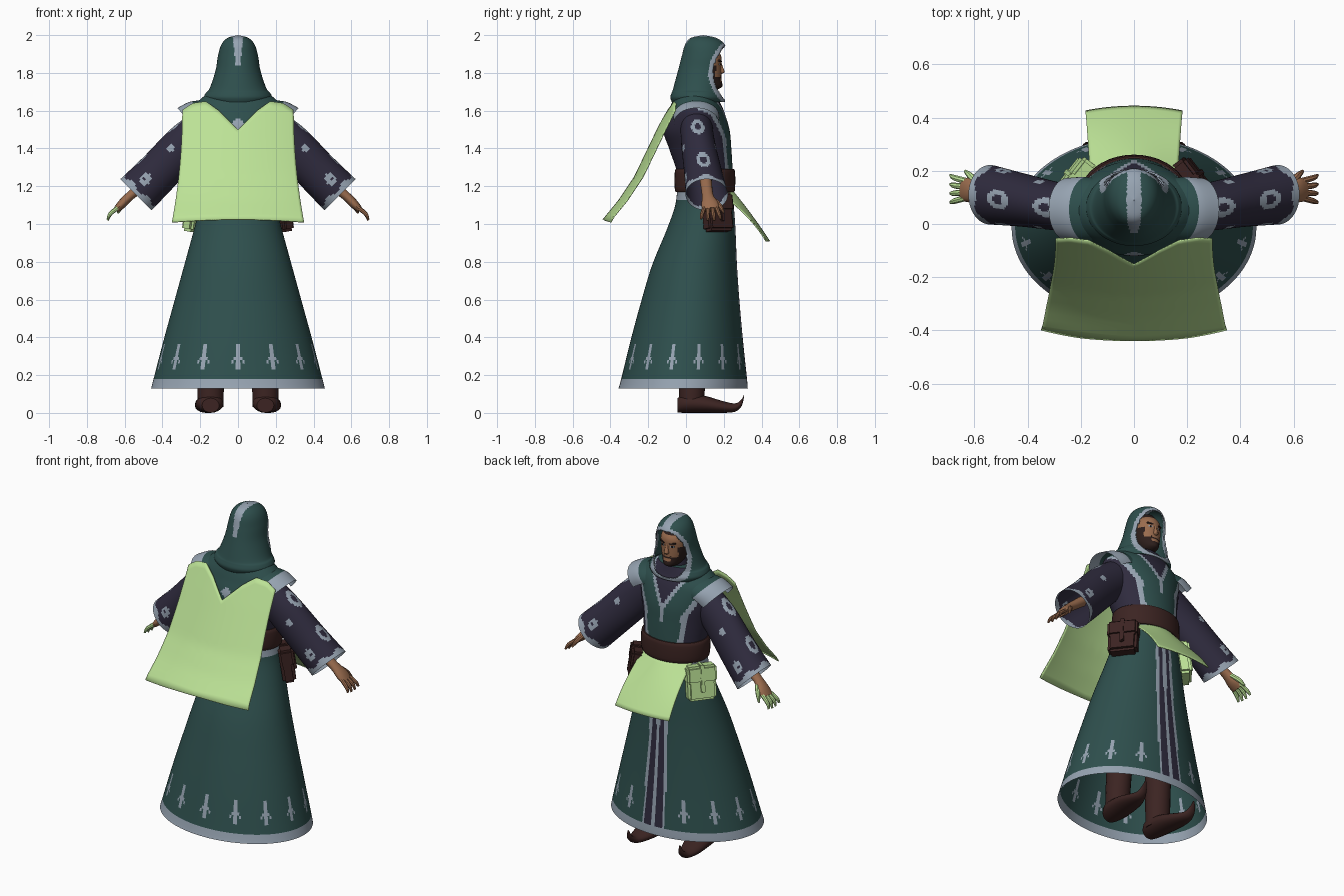
import bpy, bmesh
from math import sin, cos, pi, radians, hypot
from mathutils import Vector, Matrix

if "Cube" in bpy.data.objects:
    bpy.data.objects.remove(bpy.data.objects["Cube"])


def linear(c):
    c /= 255
    return c / 12.92 if c <= 0.04045 else ((c + 0.055) / 1.055) ** 2.4


def material(name, *rgb):
    m = bpy.data.materials.new(name)
    m.use_nodes = True
    color = tuple(linear(c) for c in rgb) + (1,)
    m.diffuse_color = color
    bsdf = m.node_tree.nodes["Principled BSDF"]
    bsdf.inputs["Base Color"].default_value = color
    bsdf.inputs["Roughness"].default_value = 0.9
    return m


MATS = {
    "teal": material("teal cloth", 46, 79, 77),
    "trim": material("grey trim", 150, 163, 177),
    "plum": material("dark plum cloth", 47, 43, 62),
    "lime": material("pale green cloth", 188, 226, 150),
    "leather": material("dark leather", 60, 36, 34),
    "skin": material("skin", 154, 108, 78),
    "hair": material("dark hair", 44, 30, 27),
}
made = []


def finish(name, bm, tags, thickness=0, recalc=True):
    """Turn a bmesh with one colour tag per face into an object."""
    used = sorted(set(t for t in tags if t))
    bm.faces.ensure_lookup_table()
    for f, t in zip(bm.faces, tags):
        f.material_index = used.index(t) if t else 0
    gone = [f for f, t in zip(bm.faces, tags) if t is None]
    if recalc:
        bmesh.ops.recalc_face_normals(bm, faces=bm.faces)
    bmesh.ops.delete(bm, geom=gone, context="FACES")
    me = bpy.data.meshes.new(name)
    bm.to_mesh(me)
    bm.free()
    for t in used:
        me.materials.append(MATS[t])
    ob = bpy.data.objects.new(name, me)
    bpy.context.collection.objects.link(ob)
    if thickness:
        mod = ob.modifiers.new("thickness", "SOLIDIFY")
        mod.thickness = thickness
    made.append(ob)
    return ob


def spline(keys, sub):
    """Catmull-Rom through the keys, sub steps per span."""
    out = []
    for i in range(len(keys) - 1):
        p = [keys[max(0, min(len(keys) - 1, i + k))] for k in (-1, 0, 1, 2)]
        for s in range(sub + (i == len(keys) - 2)):
            t = s / sub
            out.append([0.5 * (2 * b + (c - a) * t + (2 * a - 5 * b + 4 * c - d) * t * t
                        + (3 * b - a - 3 * c + d) * t ** 3) for a, b, c, d in zip(*p)])
    return out


def loft(name, keys, color, axis=(0, 0, 1), side=(1, 0, 0), n=16, sub=3,
         mirror=False, caps=True, thickness=0):
    """Elliptical rings (x, y, z, side radius, other radius); color is a tag or rule."""
    rule = color if callable(color) else lambda p, t, a: color
    T = Vector(axis).normalized()
    S = Vector(side)
    S = (S - T * S.dot(T)).normalized()
    U = T.cross(S)
    flip = -1 if mirror else 1
    rows = spline(keys, sub)
    bm = bmesh.new()
    grid, tags = [], []
    for x, y, z, a, b in rows:
        ring = []
        for j in range(n):
            g = 2 * pi * j / n
            p = Vector((x, y, z)) + S * max(a, 1e-4) * cos(g) + U * max(b, 1e-4) * sin(g)
            ring.append(bm.verts.new((p.x * flip, p.y, p.z)))
        grid.append(ring)
    for i in range(len(rows) - 1):
        for j in range(n):
            k = (j + 1) % n
            f = bm.faces.new((grid[i][j], grid[i][k], grid[i + 1][k], grid[i + 1][j]))
            tags.append(rule(f.calc_center_median(), (i + 0.5) / (len(rows) - 1),
                             2 * pi * (j + 0.5) / n))
    if caps:
        for ring, tag in ((grid[0], tags[0]), (grid[-1], tags[-1])):
            bm.faces.new(ring)
            tags.append(tag)
    return finish(name, bm, tags, thickness)


def sheet(name, func, color, nu=32, nv=14):
    bm = bmesh.new()
    g = [[bm.verts.new(func(2 * i / nu - 1, j / nv)) for i in range(nu + 1)]
         for j in range(nv + 1)]
    for j in range(nv):
        for i in range(nu):
            bm.faces.new((g[j][i], g[j][i + 1], g[j + 1][i + 1], g[j + 1][i]))
    return finish(name, bm, [color] * (nu * nv), 0.006)


def box(name, size, matrix, color, bevel=0.008):
    bm = bmesh.new()
    bmesh.ops.create_cube(bm, size=1, matrix=matrix @ Matrix.Diagonal((*size, 1)))
    if bevel:
        bmesh.ops.bevel(bm, geom=bm.edges[:], offset=bevel, segments=2, affect="EDGES")
    return finish(name, bm, [color] * len(bm.faces))


def ramp(x, *pts):
    """Piecewise linear lookup through (x, y) pairs with rising x."""
    if x <= pts[0][0]:
        return pts[0][1]
    for (a, p), (b, q) in zip(pts, pts[1:]):
        if x <= b:
            return p + (q - p) * (x - a) / (b - a)
    return pts[-1][1]


# Skirt with hem, front strip and a row of spear motifs
def skirt_color(p, t, a):
    if p.z < 0.18 or 1.13 < p.z < 1.17:
        return "trim"
    w = ramp(p.z, (0.13, 0.078), (1, 0.055))
    if p.y > 0.1 and abs(p.x) < w:
        return "trim" if abs(p.x) < 0.012 or abs(p.x) > w - 0.02 else "plum"
    step = 2 * pi / 14
    off = abs((a + pi / 2 + step / 2) % step - step / 2) * 0.4
    spear = ramp(p.z, (0.23, 0.012), (0.27, 0.03), (0.3, 0.016), (0.35, 0.012), (0.37, 0))
    split = 0.25 < p.z < 0.28 and 0.012 < off < 0.02
    return "trim" if 0.23 < p.z < 0.37 and off < spear and not split else "teal"


loft("robe_skirt", [(0, -0.015, 0.13, 0.46, 0.342), (0, -0.01, 0.18, 0.447, 0.333),
                    (0, 0.004, 0.38, 0.395, 0.298), (0, 0.022, 0.58, 0.34, 0.262),
                    (0, 0.045, 0.78, 0.285, 0.225), (0, 0.08, 0.97, 0.233, 0.182),
                    (0, 0.098, 1.1, 0.2, 0.155), (0, 0.1, 1.2, 0.186, 0.146)],
     skirt_color, n=224, sub=13, caps=False)


# Torso: tabard front, yoke at the back, dark shirt between
def torso_color(p, t, a):
    x, z = abs(p.x), p.z
    if p.y > 0.06:
        neck = (z - 1.5) * 0.6
        if z > 1.5 and x < neck:
            return "plum"
        if (z > 1.48 and x < neck + 0.024) or (1.4 < z < 1.5 and x < 0.012):
            return "trim"
        w = ramp(z, (1.25, 0.125), (1.45, 0.145), (1.58, 0.22), (1.64, 0.3))
        return "teal" if x < w - 0.03 else "trim" if x < w else "plum"
    if x + abs(z - 1.53) < 0.035:
        return "trim"
    return "teal" if z > 1.47 + x * 0.6 else "plum"


loft("torso", [(0, 0.1, 1.16, 0.185, 0.146), (0, 0.1, 1.27, 0.188, 0.147),
               (0, 0.075, 1.4, 0.21, 0.165), (0, 0.055, 1.5, 0.235, 0.175),
               (0, 0.055, 1.6, 0.25, 0.145), (0, 0.052, 1.66, 0.2, 0.12),
               (0, 0.055, 1.71, 0.13, 0.1)], torso_color, n=120, sub=9)
loft("belt", [(0, 0.1, 1.17, 0.185, 0.146), (0, 0.1, 1.175, 0.202, 0.158),
              (0, 0.1, 1.23, 0.207, 0.161), (0, 0.1, 1.285, 0.202, 0.158),
              (0, 0.1, 1.29, 0.185, 0.146)], "leather", n=40)


# Hood with a face opening, rim and centre stripe
def hood_color(p, t, a):
    edge = 0.145 + 3 * (p.z - 1.8) ** 2
    if p.z < 1.94 and p.y > edge:
        return None
    if p.y > edge - 0.027 or (p.z > 1.84 and abs(p.x) < 0.012 + (p.z - 1.84) * 0.1):
        return "trim"
    return "teal"


loft("hood", [(0, 0.065, 1.645, 0.165, 0.14), (0, 0.062, 1.67, 0.18, 0.145),
              (0, 0.062, 1.695, 0.17, 0.138), (0, 0.066, 1.71, 0.155, 0.136),
              (0, 0.075, 1.75, 0.138, 0.134), (0, 0.088, 1.82, 0.117, 0.128),
              (0, 0.1, 1.89, 0.106, 0.122), (0, 0.1, 1.95, 0.088, 0.105),
              (0, 0.093, 1.985, 0.055, 0.068), (0, 0.09, 2, 0, 0)],
     hood_color, n=96, sub=7, caps=False, thickness=0.008)


# Head, beard and face details
def head_color(p, t, a):
    mouth = abs(p.x) < 0.022 and 1.757 < p.z < 1.769
    jaw = p.z < 1.775 or (abs(p.x) > 0.058 and p.z < 1.84)
    return "hair" if (jaw and not mouth) or p.z > 1.91 else "skin"


loft("head", [(0, 0.12, 1.705, 0.01, 0.015), (0, 0.12, 1.725, 0.042, 0.07),
              (0, 0.105, 1.77, 0.068, 0.082), (0, 0.1, 1.83, 0.079, 0.087),
              (0, 0.1, 1.89, 0.076, 0.086), (0, 0.1, 1.94, 0.04, 0.05)],
     head_color, n=48, sub=6)
loft("neck", [(0, 0.07, 1.6, 0.075, 0.075), (0, 0.08, 1.76, 0.055, 0.055)], "plum")
loft("nose", [(0, 0.184, 1.795, 0.006, 0.006), (0, 0.189, 1.805, 0.015, 0.016),
              (0, 0.185, 1.83, 0.01, 0.011), (0, 0.18, 1.86, 0.008, 0.007)], "skin", n=10)
box("moustache", (0.055, 0.012, 0.01), Matrix.Translation((0, 0.178, 1.783)), "hair", 0.003)
for s, label in ((1, "right"), (-1, "left")):
    at = Matrix.Translation((s * 0.031, 0.178, 1.845))
    turn = Matrix.Rotation(-s * 0.35, 4, "Z")
    box("eye_" + label, (0.024, 0.008, 0.009), at @ turn, "trim", 0)
    box("pupil_" + label, (0.009, 0.012, 0.009), at @ turn, "hair", 0)
    box("brow_" + label, (0.038, 0.014, 0.009),
        Matrix.Translation((s * 0.033, 0.178, 1.863)) @ turn @ Matrix.Rotation(-s * 0.15, 4, "Y"),
        "hair", 0.002)


# Sleeve colours: ring motifs on the outside and a broad cuff
def sleeve_color(p, t, a):
    if t > 0.92 + 0.025 * cos(6 * a):
        return "trim"
    for at, deg, inner, outer in ((0.28, 90, 0.022, 0.045), (0.7, 90, 0.02, 0.04),
                                  (0.45, 25, 0, 0.018), (0.45, 155, 0, 0.018),
                                  (0.8, 15, 0.01, 0.025), (0.8, 165, 0.01, 0.025)):
        d = hypot((t - at) * 0.48, (a - radians(deg)) * 0.105)
        if inner < d < outer + 0.008 * cos(4 * a):
            return "trim"
    return "plum"


def cap_color(p, t, a):
    if sin(a) < -0.1:
        return None
    return "teal" if t < 0.45 else "trim"


# Arms, hands, boots and pouches on both sides
for s, label in ((1, "right"), (-1, "left")):
    m = s < 0
    down = (1, 0, -1)
    loft("sleeve_" + label, [(0.17, 0.055, 1.52, 0.085, 0.1), (0.28, 0.065, 1.42, 0.09, 0.112),
                             (0.42, 0.09, 1.275, 0.1, 0.113), (0.54, 0.11, 1.155, 0.112, 0.117)],
         sleeve_color, down, (0, 1, 0), n=72, sub=16, mirror=m, caps=False)
    loft("shoulder_cap_" + label, [(0.13, 0.055, 1.585, 0.115, 0.095),
                                   (0.19, 0.055, 1.57, 0.122, 0.102),
                                   (0.25, 0.055, 1.535, 0.118, 0.106)],
         cap_color, (1, 0, -0.9), (0, 1, 0), n=40, sub=5, mirror=m, caps=False)
    loft("hand_" + label, [(0.47, 0.105, 1.23, 0.032, 0.03), (0.57, 0.115, 1.15, 0.03, 0.024),
                           (0.615, 0.127, 1.105, 0.046, 0.024), (0.645, 0.13, 1.075, 0.042, 0.016)],
         "skin", (0.7, 0.1, -0.7), (0, 1, 0), mirror=m)
    tip = "lime" if m else "skin"
    for k in range(4):
        o = k - 1.5
        loft(f"finger_{k + 1}_{label}",
             [(0.63, 0.13 + o * 0.021, 1.09, 0.012, 0.013),
              (0.675, 0.13 + o * 0.029, 1.055, 0.011, 0.011),
              (0.69, 0.132 + o * 0.034, 1.015 + abs(o) * 0.008, 0.006, 0.006)],
             tip, (0.5, 0, -0.8), (0, 1, 0), n=8, mirror=m)
    loft("thumb_" + label, [(0.585, 0.145, 1.13, 0.014, 0.014), (0.615, 0.18, 1.095, 0.013, 0.013),
                            (0.635, 0.2, 1.06, 0.006, 0.006)],
         tip, (0.4, 0.6, -0.6), (0, 1, 0), n=8, mirror=m)
    loft("boot_leg_" + label, [(0.145, 0.03, 0.03, 0.068, 0.066), (0.145, 0.032, 0.13, 0.07, 0.068),
                               (0.14, 0.04, 0.3, 0.07, 0.075), (0.13, 0.06, 0.6, 0.08, 0.085)],
         "leather", n=20, mirror=m)
    loft("boot_foot_" + label,
         [(0.145, -0.045, 0.04, 0.045, 0.038), (0.147, 0, 0.05, 0.07, 0.05),
          (0.155, 0.1, 0.045, 0.073, 0.045), (0.165, 0.19, 0.032, 0.06, 0.032),
          (0.172, 0.26, 0.028, 0.035, 0.022), (0.175, 0.295, 0.055, 0.02, 0.018),
          (0.175, 0.308, 0.095, 0.006, 0.006)],
         "leather", (0, 1, 0), n=20, mirror=m)
    turn = Matrix.Rotation(radians(38 if s > 0 else 142), 4, "Z")
    base = Matrix.Translation((s * 0.215, 0.165, 1.06)) @ turn @ Matrix.Rotation(-0.15, 4, "Y")
    cloth = "lime" if m else "leather"
    box("pouch_" + label, (0.075, 0.165, 0.2), base, cloth, 0.015)
    box("pouch_flap_" + label, (0.085, 0.172, 0.1),
        base @ Matrix.Translation((0.004, 0, 0.052)), cloth, 0.012)
    box("pouch_strap_" + label, (0.094, 0.024, 0.16),
        base @ Matrix.Translation((0.004, 0, 0.03)), cloth, 0.004)


# Cape hanging from the shoulders with a notched top edge
def cape(u, v):
    x = abs(u) * 0.295
    top = ramp(x, (0, 1.5), (0.1, 1.6), (0.17, 1.65), (0.24, 1.64), (0.3, 1.6))
    z = top + (1.025 - 0.015 * u * u - top) * v
    y = ramp(z, (1.02, -0.445), (1.13, -0.355), (1.25, -0.275), (1.5, -0.155),
             (1.6, -0.105), (1.66, -0.075))
    return u * (0.295 + 0.055 * v * v), y + 0.045 * u * u, z


# Apron flap swinging forward below the belt
def apron(u, v):
    y = 0.25 + 0.195 * v - 0.085 * u * u * (1 - v) ** 2 - 0.018 * u * u * v
    return u * (0.165 + 0.018 * v), y, 1.175 - 0.265 * v + 0.03 * v * (1 - v)


sheet("cape", cape, "lime", 48, 20)
sheet("apron_flap", apron, "lime")

# Smooth shading with sharp edges kept
bpy.ops.object.select_all(action="DESELECT")
for ob in made:
    ob.select_set(True)
bpy.context.view_layer.objects.active = made[0]
bpy.ops.object.shade_smooth_by_angle(angle=radians(40))
